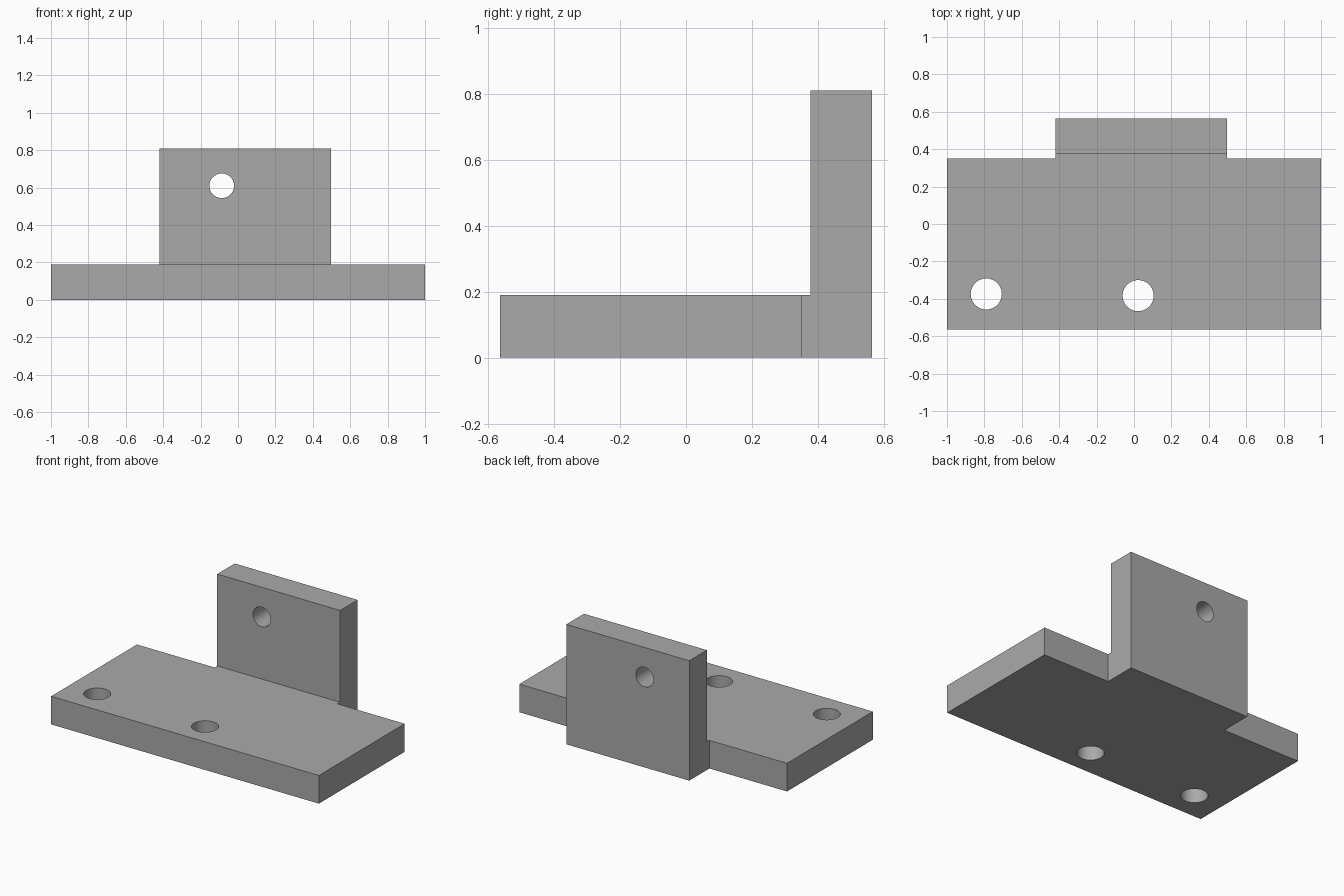
import bpy
import bmesh
from math import radians
from mathutils import Matrix, Vector

cube = bpy.data.objects.get("Cube")
if cube:
    bpy.data.objects.remove(cube, do_unlink=True)

FRONT, STEP, WALL, BACK = -0.565, 0.35, 0.378, 0.565
TAB_LEFT, TAB_RIGHT = -0.42, 0.498
BASE_TOP, WALL_TOP = 0.19, 0.81

grey = bpy.data.materials.new("plain grey")
grey.use_nodes = True
colour = (0.4, 0.4, 0.4, 1)
grey.diffuse_color = colour
grey.node_tree.nodes["Principled BSDF"].inputs["Base Color"].default_value = colour


def finish(bm, name):
    bmesh.ops.recalc_face_normals(bm, faces=bm.faces)
    mesh = bpy.data.meshes.new(name)
    bm.to_mesh(mesh)
    bm.free()
    mesh.materials.append(grey)
    obj = bpy.data.objects.new(name, mesh)
    bpy.context.collection.objects.link(obj)
    return obj


def extrude_up(bm, face, height):
    """Raise a face straight up and return the new cap."""
    cap = bmesh.ops.extrude_face_region(bm, geom=[face])["geom"]
    verts = [g for g in cap if isinstance(g, bmesh.types.BMVert)]
    bmesh.ops.translate(bm, vec=(0, 0, height), verts=verts)


def drill(target, name, centre, radius, axis):
    """Cut a round through-hole along the given axis."""
    bm = bmesh.new()
    turn = Vector((0, 0, 1)).rotation_difference(Vector(axis)).to_matrix().to_4x4()
    bmesh.ops.create_cone(bm, cap_ends=True, segments=64, radius1=radius,
                          radius2=radius, depth=0.5,
                          matrix=Matrix.Translation(centre) @ turn)
    cutter = finish(bm, name)
    cutter.hide_render = True
    cutter.hide_set(True)
    cutter.display_type = 'WIRE'
    mod = target.modifiers.new(name, 'BOOLEAN')
    mod.operation = 'DIFFERENCE'
    mod.solver = 'EXACT'
    mod.object = cutter
    return cutter


# Base plate with the narrower tab at the back, one outline raised to thickness
bm = bmesh.new()
outline = [(-1, FRONT), (1, FRONT), (1, STEP), (TAB_RIGHT, STEP), (TAB_RIGHT, WALL),
           (TAB_RIGHT, BACK), (TAB_LEFT, BACK), (TAB_LEFT, WALL), (TAB_LEFT, STEP), (-1, STEP)]
base = bm.faces.new([bm.verts.new((x, y, 0)) for x, y in outline])
extrude_up(bm, base, BASE_TOP)
bmesh.ops.recalc_face_normals(bm, faces=bm.faces)

# Upright wall, grown from the back strip of the tab
bm.faces.ensure_lookup_table()
top = max(bm.faces, key=lambda f: f.calc_center_median().z)
ends = [v for v in top.verts if abs(v.co.y - WALL) < 1e-5]
bmesh.ops.connect_verts(bm, verts=ends)
strip = max((f for f in bm.faces if f.normal.z > 0.9), key=lambda f: f.calc_center_median().y)
extrude_up(bm, strip, WALL_TOP - BASE_TOP)
bracket = finish(bm, "angle_bracket")

# Two mounting holes in the base and one in the wall
cutters = [
    drill(bracket, "side_hole_cutter", (-0.79, -0.374, BASE_TOP / 2), 0.083, (0, 0, 1)),
    drill(bracket, "middle_hole_cutter", (0.022, -0.383, BASE_TOP / 2), 0.083, (0, 0, 1)),
    drill(bracket, "wall_hole_cutter", (-0.087, (WALL + BACK) / 2, 0.61), 0.066, (0, 1, 0)),
]

# Apply the cuts, then smooth the bores while keeping the edges sharp
bpy.context.view_layer.objects.active = bracket
bracket.select_set(True)
for mod in list(bracket.modifiers):
    bpy.ops.object.modifier_apply(modifier=mod.name)
for cutter in cutters:
    bpy.data.objects.remove(cutter, do_unlink=True)
bpy.ops.object.shade_smooth_by_angle(angle=radians(30))
